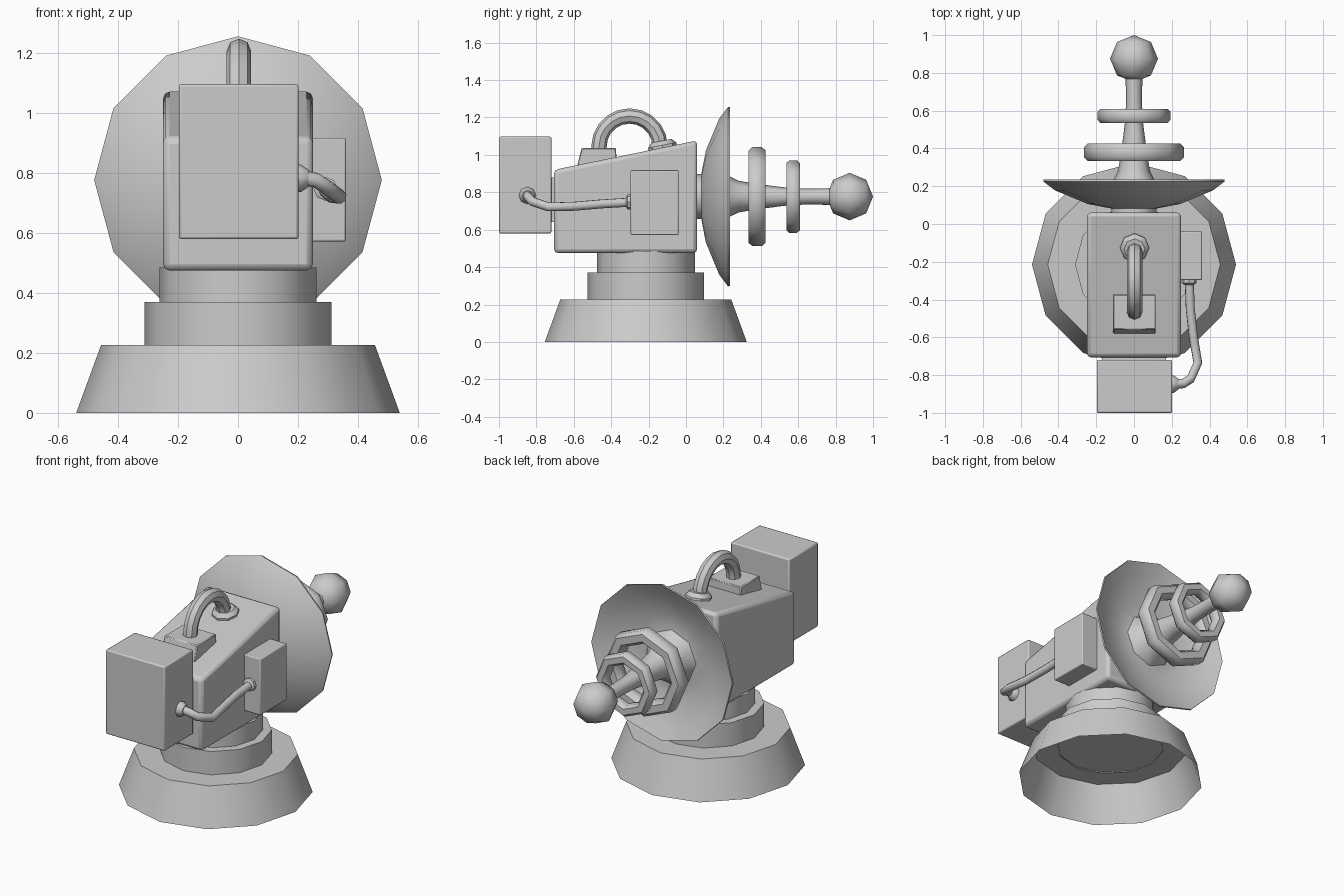
import bpy, bmesh
from math import sin, cos, pi, radians

if "Cube" in bpy.data.objects:
    bpy.data.objects.remove(bpy.data.objects["Cube"])


def finish(obj, angle=40, bevel=0, segments=2):
    """Shade an object and optionally round its edges."""
    bpy.ops.object.select_all(action='DESELECT')
    obj.select_set(True)
    bpy.context.view_layer.objects.active = obj
    bpy.ops.object.shade_smooth_by_angle(angle=radians(angle))
    if bevel:
        mod = obj.modifiers.new("rounded_edges", 'BEVEL')
        mod.width, mod.segments = bevel, segments
    return obj


def from_bmesh(name, bm):
    bmesh.ops.remove_doubles(bm, verts=bm.verts, dist=1e-5)
    bmesh.ops.recalc_face_normals(bm, faces=bm.faces)
    mesh = bpy.data.meshes.new(name)
    bm.to_mesh(mesh)
    bm.free()
    obj = bpy.data.objects.new(name, mesh)
    bpy.context.collection.objects.link(obj)
    return obj


def lathe(name, profile, sides, axis='Z', loc=(0, 0, 0), closed=False, angle=40):
    """Revolve (radius, height) points about an axis."""
    place = {'X': lambda a, b, h: (h, a, b),
             'Y': lambda a, b, h: (a, h, b),
             'Z': lambda a, b, h: (a, b, h)}[axis]
    bm = bmesh.new()
    rings = [[bm.verts.new(place(r * cos(2 * pi * i / sides), r * sin(2 * pi * i / sides), h))
              for i in range(sides)] for r, h in profile]
    pairs = list(zip(rings, rings[1:])) + ([(rings[-1], rings[0])] if closed else [])
    for a, b in pairs:
        for i in range(sides):
            j = (i + 1) % sides
            bm.faces.new((a[i], a[j], b[j], b[i]))
    obj = from_bmesh(name, bm)
    obj.location = loc
    return finish(obj, angle)


def prism(name, outline, x0, x1, bevel=0.008, segments=2):
    """Extrude a (y, z) side outline from x0 to x1."""
    bm = bmesh.new()
    face = bm.faces.new([bm.verts.new((x0, y, z)) for y, z in outline])
    ext = bmesh.ops.extrude_face_region(bm, geom=[face])
    verts = [g for g in ext['geom'] if isinstance(g, bmesh.types.BMVert)]
    bmesh.ops.translate(bm, verts=verts, vec=(x1 - x0, 0, 0))
    return finish(from_bmesh(name, bm), 40, bevel, segments)


def rect(y0, y1, z0, z1):
    return [(y0, z0), (y1, z0), (y1, z1), (y0, z1)]


def tube(name, points, radius, angle):
    """Eight-sided tube along a path."""
    cu = bpy.data.curves.new(name, 'CURVE')
    cu.dimensions = '3D'
    cu.bevel_depth, cu.bevel_resolution, cu.use_fill_caps = radius, 2, True
    sp = cu.splines.new('POLY')
    sp.points.add(len(points) - 1)
    for p, co in zip(sp.points, points):
        p.co = (*co, 1)
    obj = bpy.data.objects.new(name, cu)
    bpy.context.collection.objects.link(obj)
    bpy.ops.object.select_all(action='DESELECT')
    obj.select_set(True)
    bpy.context.view_layer.objects.active = obj
    bpy.ops.object.convert(target='MESH')
    return finish(bpy.context.view_layer.objects.active, angle)


# Stepped pedestal, with the foot hollow underneath
foot = (0, -0.215, 0)
lathe("pedestal_foot", [(0.54, 0), (0.457, 0.227), (0, 0.227)], 12, loc=foot)
lathe("pedestal_step", [(0.312, 0.22), (0.312, 0.37), (0, 0.37)], 12, loc=foot)
lathe("pedestal_neck", [(0.262, 0.36), (0.262, 0.485)], 12, loc=foot)

# Sloped housing and attached boxes
prism("housing", [(-0.706, 0.475), (0.06, 0.475), (0.06, 1.077), (-0.706, 0.92)],
      -0.25, 0.25, 0.022)
prism("rear_box", rect(-1.0, -0.72, 0.58, 1.097), -0.197, 0.202)
prism("rear_box_joint", rect(-0.74, -0.69, 0.64, 0.88), -0.17, 0.17, 0)
prism("side_box", rect(-0.296, -0.04, 0.572, 0.918), 0.23, 0.36, 0.006)

# Carrying handle with its mounts
prism("handle_mount", [(-0.587, 0.92), (-0.37, 0.92), (-0.374, 1.037), (-0.558, 1.037)],
      -0.11, 0.115, 0.005, 1)
arc = [(0.003, -0.302 + 0.163 * cos(pi * i / 10), 1.045 + 0.163 * sin(pi * i / 10))
       for i in range(11)]
arc = [(0.003, -0.139, 1.0)] + arc + [(0.003, -0.465, 1.0)]
tube("handle", arc, 0.041, 40)
collar = lathe("handle_collar", [(0.077, -0.02), (0.077, 0.012), (0.055, 0.035), (0, 0.035)],
               8, loc=(0.003, -0.125, 1.04))
collar.rotation_euler.x = 0.2

# Power cable and its end fittings
tube("cable", [(0.20, -0.85, 0.787), (0.26, -0.845, 0.777), (0.30, -0.82, 0.75),
               (0.338, -0.735, 0.722), (0.315, -0.60, 0.725), (0.298, -0.45, 0.738),
               (0.292, -0.28, 0.748)], 0.025, 60)
lathe("cable_fitting_rear", [(0.046, 0.195), (0.046, 0.21), (0.028, 0.236), (0, 0.236)],
      8, 'X', (0, -0.848, 0.783))
lathe("cable_fitting_side", [(0.04, -0.29), (0.04, -0.312), (0.025, -0.322), (0, -0.322)],
      8, 'Y', (0.292, 0, 0.748))

# Dish shell
axis = (0, 0, 0.777)
lathe("dish", [(0, 0.072), (0.10, 0.078), (0.245, 0.106), (0.418, 0.178), (0.48, 0.225),
               (0.478, 0.235), (0.40, 0.195), (0.25, 0.135), (0.17, 0.14), (0, 0.15)],
      12, 'Y', axis, angle=50)
lathe("dish_hub", [(0, 0.03), (0.12, 0.03), (0.12, 0.1)], 12, 'Y', axis)

# Emitter rod with two rings and a ball tip
lathe("emitter_rod", [(0.17, 0.135), (0.112, 0.225), (0.085, 0.28), (0.068, 0.38),
                      (0.045, 0.56), (0.042, 0.68), (0.046, 0.80)], 8, 'Y', axis, angle=60)
for name, y, outer, half in (("large_ring", 0.38, 0.265, 0.046),
                             ("small_ring", 0.573, 0.194, 0.037)):
    flat, mid = half * 0.55, outer - half * 0.9
    section = [(mid + half * 0.9 * u, y + half * v) for u, v in
               ((1, -.55), (1, .55), (.55, 1), (-.55, 1), (-1, .55), (-1, -.55), (-.55, -1), (.55, -1))]
    lathe(name, section, 8, 'Y', axis, closed=True)
lathe("ball_tip", [(0.127 * sin(pi * i / 4), 0.875 - 0.125 * cos(pi * i / 4)) for i in range(5)],
      8, 'Y', axis, angle=80)
